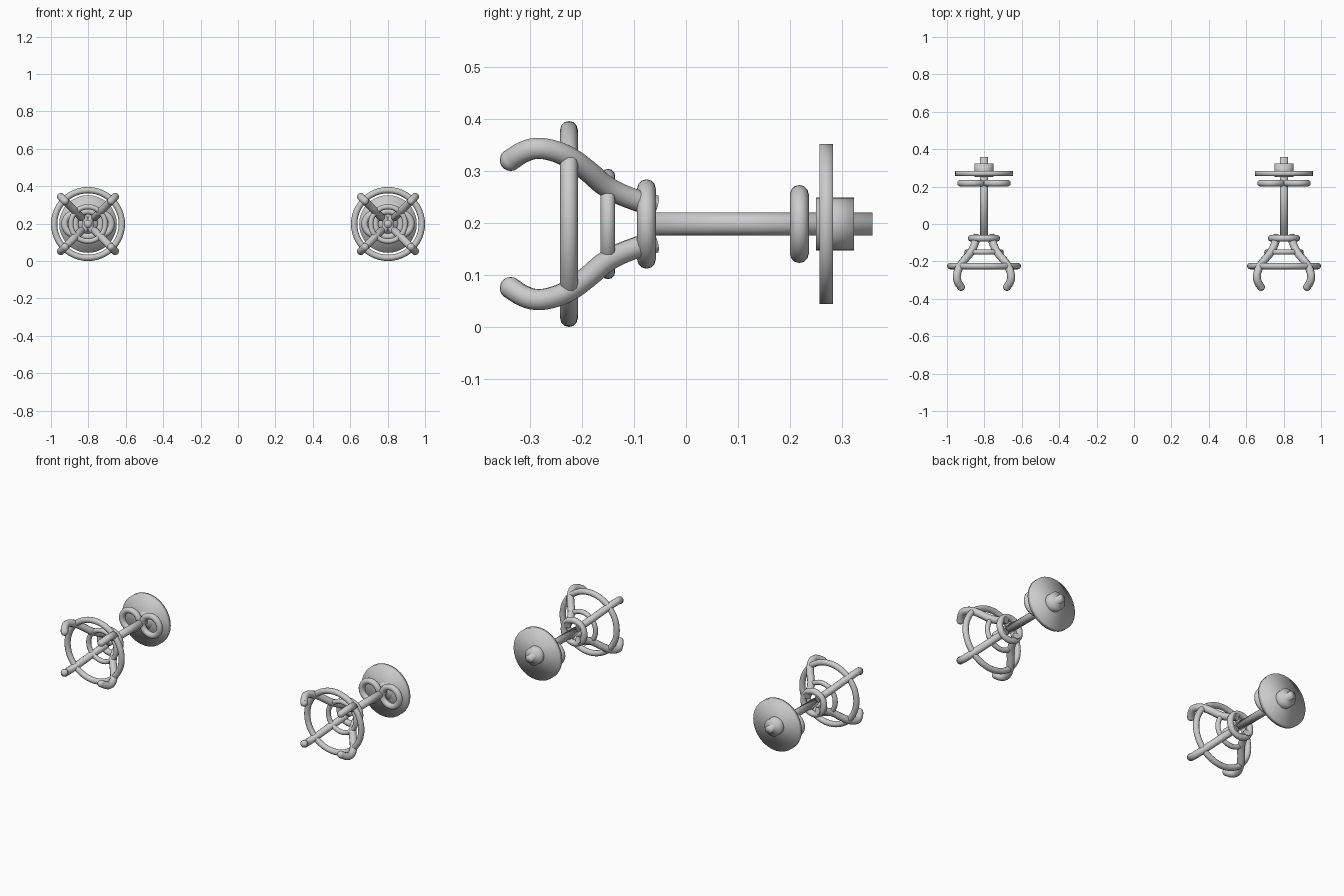
import bpy, math
from mathutils import Vector

cube = bpy.data.objects.get("Cube")
if cube:
    bpy.data.objects.remove(cube)

silver = bpy.data.materials.new("silver grey")
silver.use_nodes = True
colour = (0.6, 0.6, 0.6, 1)
silver.diffuse_color = colour
silver.node_tree.nodes["Principled BSDF"].inputs["Base Color"].default_value = colour

AXIS_Z = 0.198
SIDE_X = 0.802
ALONG_Y = (math.pi / 2, 0, 0)


def finish(name):
    ob = bpy.context.object
    ob.name = name
    ob.data.materials.append(silver)
    bpy.ops.object.shade_smooth()
    return ob


def ring(name, x, y, outer, minor):
    bpy.ops.mesh.primitive_torus_add(
        major_radius=outer - minor, minor_radius=minor, major_segments=48,
        minor_segments=12, location=(x, y, AXIS_Z), rotation=ALONG_Y)
    finish(name)


def cylinder(name, x, y0, y1, radius):
    bpy.ops.mesh.primitive_cylinder_add(
        vertices=32, radius=radius, depth=y1 - y0,
        location=(x, (y0 + y1) / 2, AXIS_Z), rotation=ALONG_Y)
    finish(name)


# Prong path: distance along the axis, then offset from it
PRONG = [(-0.06, 0.035), (-0.1, 0.047), (-0.15, 0.07), (-0.19, 0.103),
         (-0.225, 0.128), (-0.26, 0.142), (-0.29, 0.145), (-0.315, 0.137),
         (-0.337, 0.123)]
PRONG_RADIUS = 0.021


def prong(name, x, sx, sz):
    curve = bpy.data.curves.new(name, "CURVE")
    curve.dimensions = "3D"
    curve.bevel_depth = PRONG_RADIUS
    curve.bevel_resolution = 3
    curve.resolution_u = 4
    curve.use_fill_caps = True
    spline = curve.splines.new("BEZIER")
    spline.bezier_points.add(len(PRONG) - 1)
    for point, (y, off) in zip(spline.bezier_points, PRONG):
        point.co = Vector((x + sx * off, y, AXIS_Z + sz * off))
        point.handle_left_type = point.handle_right_type = "AUTO"
    ob = bpy.data.objects.new(name, curve)
    bpy.context.collection.objects.link(ob)
    bpy.ops.object.select_all(action="DESELECT")
    ob.select_set(True)
    bpy.context.view_layer.objects.active = ob
    bpy.ops.object.convert(target="MESH")
    finish(name)
    # Rounded tip
    y, off = PRONG[-1]
    bpy.ops.mesh.primitive_uv_sphere_add(
        segments=16, ring_count=10, radius=PRONG_RADIUS,
        location=(x + sx * off, y, AXIS_Z + sz * off))
    finish(name + "_tip")


for side, x in (("right", -SIDE_X), ("left", SIDE_X)):
    # Setting basket
    ring(side + "_large_ring", x, -0.225, 0.198, 0.017)
    ring(side + "_middle_ring", x, -0.15, 0.106, 0.014)
    ring(side + "_base_ring", x, -0.076, 0.086, 0.018)
    for sx, across in ((-1, "right"), (1, "left")):
        for sz, height in ((-1, "lower"), (1, "upper")):
            prong(f"{side}_{height}_{across}_prong", x, sx, sz)
        # Loops of the clasp
        ring(f"{side}_{across}_clasp_loop", x + sx * 0.068, 0.218, 0.075, 0.018)
    # Post and backing
    cylinder(side + "_post", x, -0.09, 0.358, 0.022)
    cylinder(side + "_backing_disc", x, 0.257, 0.283, 0.154)
    cylinder(side + "_backing_hub", x, 0.25, 0.323, 0.051)
